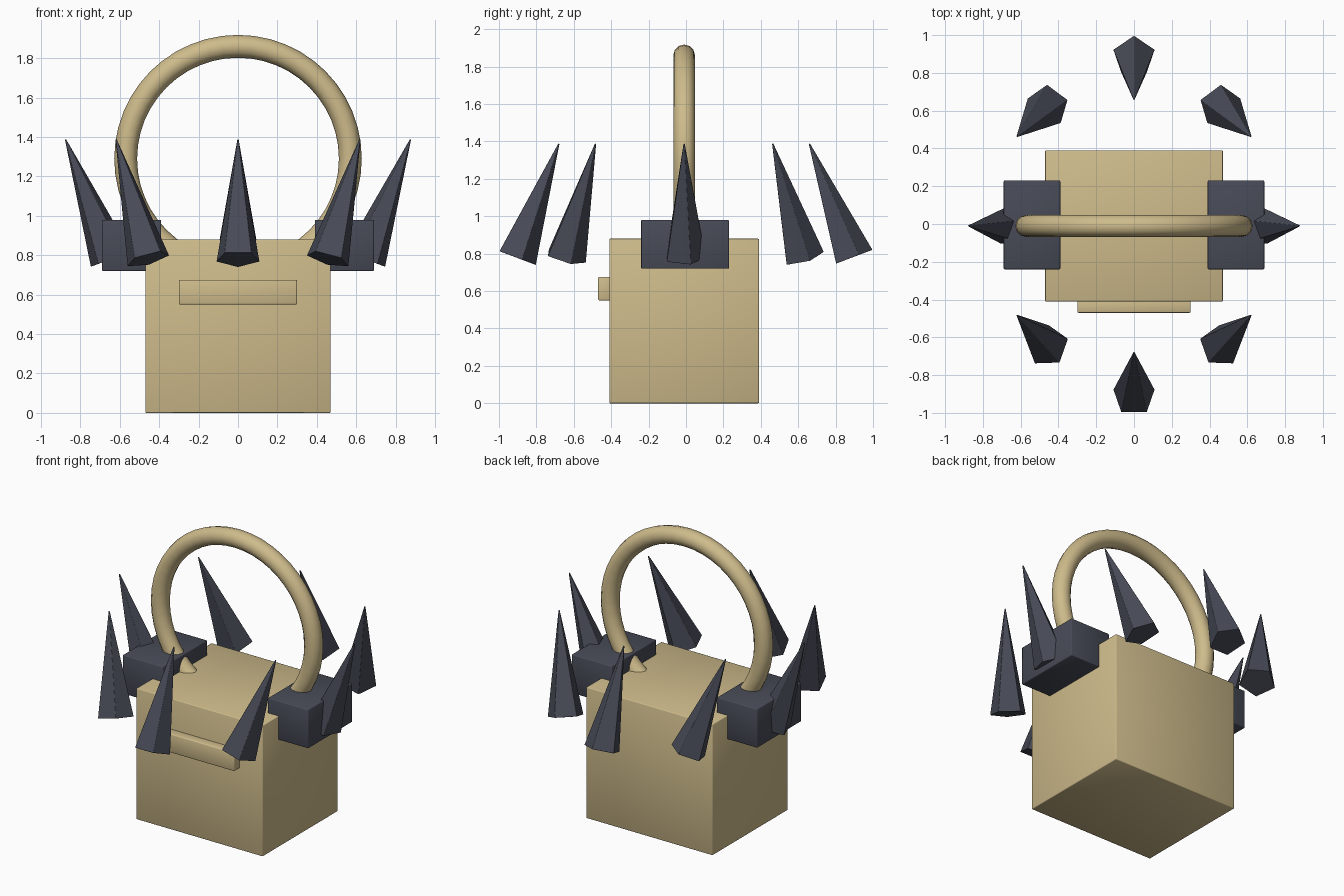
import bpy
from math import cos, sin, pi
from mathutils import Vector

cube = bpy.data.objects.get("Cube")
if cube:
    bpy.data.objects.remove(cube, do_unlink=True)

CENTRE_Y = -0.01


def make_material(name, rgb):
    mat = bpy.data.materials.new(name)
    mat.use_nodes = True
    mat.diffuse_color = (*rgb, 1)
    mat.node_tree.nodes["Principled BSDF"].inputs["Base Color"].default_value = (*rgb, 1)
    return mat


gold = make_material("pale gold", (0.62, 0.50, 0.26))
slate = make_material("dark slate", (0.064, 0.070, 0.095))


def finish(name, mat, bevel=0.0, smooth=True):
    obj = bpy.context.object
    obj.name = name
    obj.data.materials.append(mat)
    if bevel:
        mod = obj.modifiers.new("soft edges", "BEVEL")
        mod.width = bevel
        mod.segments = 2
    if smooth:
        bpy.ops.object.shade_smooth()
    return obj


def box(name, low, high, mat, bevel):
    low, high = Vector(low), Vector(high)
    bpy.ops.mesh.primitive_cube_add(size=1, location=(low + high) / 2)
    bpy.context.object.scale = high - low
    bpy.ops.object.transform_apply(location=False, rotation=False, scale=True)
    return finish(name, mat, bevel)


# Body and the raised bar on its front
box("body", (-0.47, -0.41, 0), (0.47, 0.39, 0.88), gold, 0.005)
box("front_bar", (-0.30, -0.47, 0.55), (0.30, -0.40, 0.675), gold, 0.006)

# Ring handle, its lower part buried in the body
bpy.ops.mesh.primitive_torus_add(
    location=(0, CENTRE_Y, 1.29), rotation=(pi / 2, 0, 0),
    major_radius=0.57, minor_radius=0.058, major_segments=48, minor_segments=12)
finish("ring_handle", gold)

# Shoulder blocks
for side, name in ((1, "left_block"), (-1, "right_block")):
    x = sorted((side * 0.39, side * 0.69))
    box(name, (x[0], -0.24, 0.72), (x[1], 0.23, 0.98), slate, 0.005)

# Eight five-sided spikes on an oval, leaning out to the sides and in from front and back
LENGTH = 0.65
for i in range(8):
    a = i * pi / 4
    base = Vector((0.645 * cos(a), 0.90 * sin(a) + CENTRE_Y, 0.78))
    axis = Vector((0.23 * cos(a), -0.23 * sin(a), 0.607)).normalized()
    bpy.ops.mesh.primitive_cone_add(
        vertices=5, radius1=0.115, radius2=0.004, depth=LENGTH,
        location=base + axis * LENGTH / 2)
    spike = finish(f"spike_{i + 1}", slate, 0.003, smooth=False)
    spike.rotation_euler = Vector((0, 0, 1)).rotation_difference(axis).to_euler()
